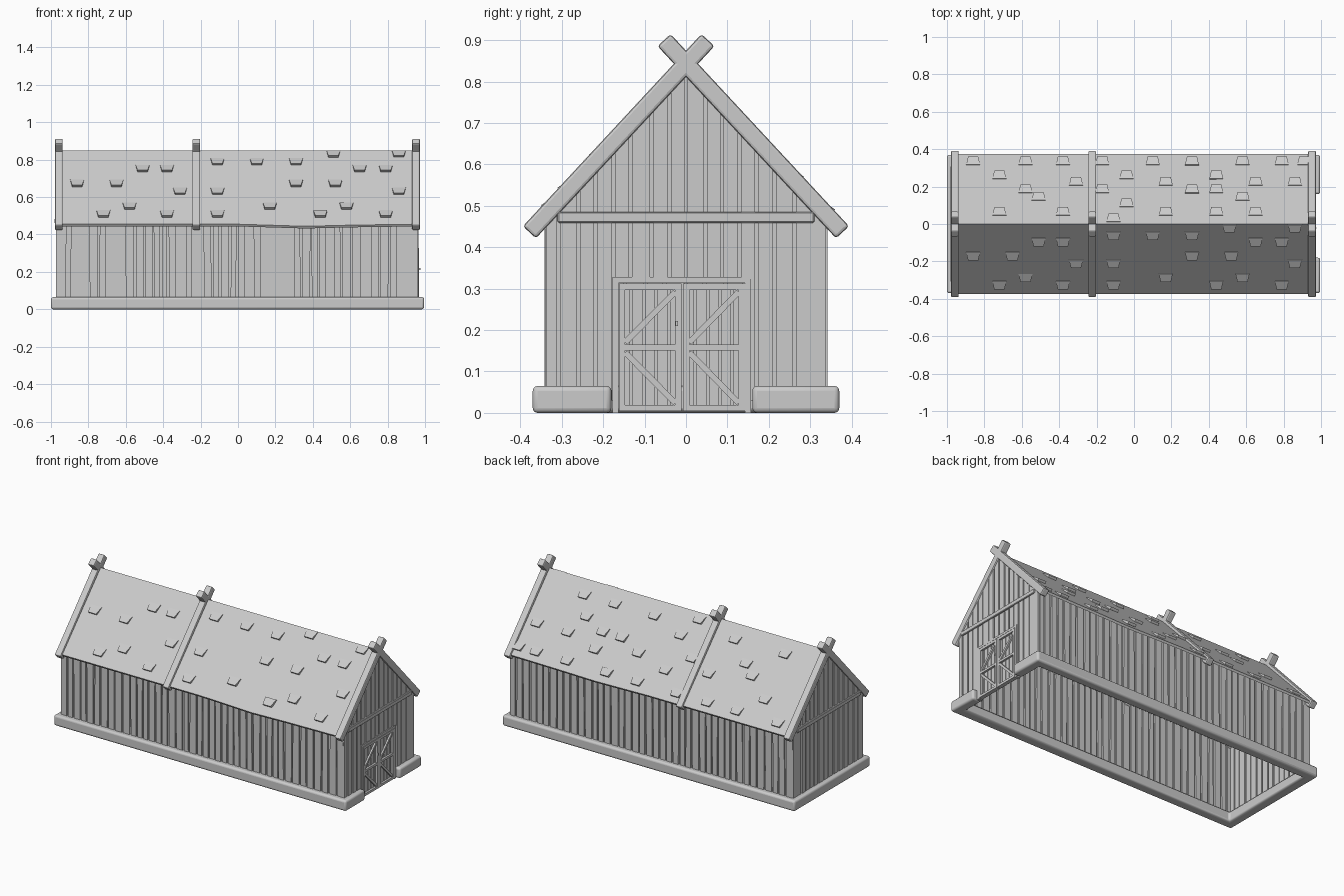
import bpy, bmesh, random
from mathutils import Vector

random.seed(4)
cube = bpy.data.objects.get("Cube")
if cube:
    bpy.data.objects.remove(cube, do_unlink=True)

grey = bpy.data.materials.new("plain_grey")
grey.use_nodes = True
COLOUR = (0.6, 0.6, 0.6, 1)
grey.diffuse_color = COLOUR
grey.node_tree.nodes["Principled BSDF"].inputs["Base Color"].default_value = COLOUR

RIDGE, EAVE_Y, EAVE_Z = 0.85, 0.375, 0.455
SLOPE = (RIDGE - EAVE_Z) / EAVE_Y


def roof_z(y):
    return RIDGE - SLOPE * abs(y)


def finish(name, bm, bevel=0, segments=1):
    bmesh.ops.recalc_face_normals(bm, faces=bm.faces[:])
    mesh = bpy.data.meshes.new(name)
    bm.to_mesh(mesh)
    bm.free()
    mesh.materials.append(grey)
    obj = bpy.data.objects.new(name, mesh)
    bpy.context.collection.objects.link(obj)
    if bevel:
        mod = obj.modifiers.new("soft_edges", "BEVEL")
        mod.width, mod.segments = bevel, segments
    return obj


def extrude(bm, points, offset):
    """Solid made by sweeping a flat polygon along an offset."""
    off = Vector(offset)
    low = [bm.verts.new(p) for p in points]
    high = [bm.verts.new(Vector(p) + off) for p in points]
    bm.faces.new(low[::-1])
    bm.faces.new(high)
    n = len(low)
    for i in range(n):
        j = (i + 1) % n
        bm.faces.new((low[i], low[j], high[j], high[i]))


def slab_x(bm, outline, x0, x1):
    """Polygon given as (y, z) with thickness along x."""
    extrude(bm, [(x0, y, z) for y, z in outline], (x1 - x0, 0, 0))


def rect(y0, y1, z0, z1):
    return [(y0, z0), (y1, z0), (y1, z1), (y0, z1)]


def beam(bm, p, q, width, x0, x1):
    """Straight timber between two (y, z) points."""
    p, q = Vector(p), Vector(q)
    d = (q - p).normalized()
    n = Vector((-d.y, d.x)) * width / 2
    slab_x(bm, [p - n, q - n, q + n, p + n], x0, x1)


def jitter(amount):
    return random.uniform(-amount, amount)


# Stone footing, open at the doorway
bm = bmesh.new()
ring = [(0.995, -0.18), (0.995, -0.37), (-1, -0.37), (-1, 0.37), (0.995, 0.37),
        (0.995, 0.16), (0.935, 0.16), (0.935, 0.31), (-0.94, 0.31),
        (-0.94, -0.31), (0.935, -0.31), (0.935, -0.18)]
extrude(bm, [(x, y, 0) for x, y in ring], (0, 0, 0.065))
footing = finish("footing", bm, 0.012, 3)

# Long walls: separate planks over a thin core
PITCH = 0.046
for name, side in (("front_wall", -1), ("back_wall", 1)):
    bm = bmesh.new()
    extrude(bm, [(-0.965, side * 0.328, 0.03), (0.955, side * 0.328, 0.03),
                 (0.955, side * 0.328, 0.49), (-0.965, side * 0.328, 0.49)],
            (0, side * 0.003, 0))
    x = -0.968
    while x < 0.93:
        right = min(x + PITCH + jitter(0.008), 0.962)
        a, b = x + 0.004, right - 0.006
        out = 0.34 + jitter(0.002)
        extrude(bm, [(a, side * 0.319, 0.03), (b, side * 0.319, 0.03),
                     (b + jitter(0.003), side * 0.319, 0.48),
                     (a + jitter(0.003), side * 0.319, 0.48)],
                (0, side * (out - 0.319), 0))
        x = right
    finish(name, bm)

# Gable walls: planks cut to the roof slope
DOOR_LEFT, DOOR_RIGHT, DOOR_TOP = -0.178, 0.157, 0.328
for name, end, has_door in (("door_gable", 0.955, True), ("plain_gable", -0.963, False)):
    bm = bmesh.new()
    inner, outer = end - 0.009, end + 0.009
    drop = 0.02
    peak = [(0.33, roof_z(0.33) - drop), (0, RIDGE - drop), (-0.33, roof_z(0.33) - drop)]
    if has_door:
        core = [(-0.33, 0.03), (DOOR_LEFT, 0.03), (DOOR_LEFT, DOOR_TOP),
                (DOOR_RIGHT, DOOR_TOP), (DOOR_RIGHT, 0.03), (0.33, 0.03)]
    else:
        core = [(-0.33, 0.03), (0.33, 0.03)]
    slab_x(bm, core + peak, end - 0.002, end + 0.002)
    for side in (-1, 1):
        y = 0
        while y < 0.32:
            far = y + PITCH + jitter(0.007)
            if far > 0.31:
                far = 0.342
            lo, hi = sorted((side * (y + 0.004), side * (far - 0.004)))
            base = 0.03
            if has_door and hi > DOOR_LEFT and lo < DOOR_RIGHT:
                if lo < DOOR_LEFT:
                    slab_x(bm, rect(lo, DOOR_LEFT, base, DOOR_TOP), inner, outer)
                if hi > DOOR_RIGHT:
                    slab_x(bm, rect(DOOR_RIGHT, hi, base, DOOR_TOP), inner, outer)
                base = DOOR_TOP - 0.005
            wobble = jitter(0.002)
            slab_x(bm, [(lo, base), (hi, base), (hi, roof_z(hi) - drop),
                        (lo, roof_z(lo) - drop)], inner + wobble, outer + wobble)
            y = far
    finish(name, bm)

    # Tie beam across the gable
    bm = bmesh.new()
    out = 1 if end > 0 else -1
    beam(bm, (-0.31, 0.472), (0.31, 0.472), 0.026, end, end + out * 0.018)
    finish(name + "_tie_beam", bm, 0.003)

# Door surround
bm = bmesh.new()
for outline in (rect(DOOR_LEFT, -0.163, 0, DOOR_TOP), rect(0.143, DOOR_RIGHT, 0, DOOR_TOP),
                rect(-0.163, 0.143, 0.314, DOOR_TOP)):
    slab_x(bm, outline, 0.94, 0.968)
finish("door_surround", bm)

# Two braced door leaves
for name, a, b in (("door_leaf_near", -0.162, -0.011), ("door_leaf_far", -0.007, 0.142)):
    bm = bmesh.new()
    z0, z1, rail, mid = 0.004, 0.312, 0.015, 0.158
    slab_x(bm, rect(a, b, z0, z1), 0.946, 0.95)
    step = (b - a) / 5
    for i in range(5):
        slab_x(bm, rect(a + i * step + 0.003, a + (i + 1) * step - 0.003, z0, z1), 0.944, 0.957)
    for outline in (rect(a, a + rail, z0, z1), rect(b - rail, b, z0, z1),
                    rect(a + rail, b - rail, z0, z0 + rail),
                    rect(a + rail, b - rail, z1 - rail, z1),
                    rect(a + rail, b - rail, mid - 0.007, mid + 0.007)):
        slab_x(bm, outline, 0.945, 0.969)
    lo, hi = a + rail, b - rail
    beam(bm, (lo, mid + 0.012), (hi, z1 - rail - 0.005), 0.014, 0.945, 0.967)
    beam(bm, (lo, mid - 0.012), (hi, z0 + rail + 0.005), 0.014, 0.945, 0.967)
    finish(name, bm)

bm = bmesh.new()
slab_x(bm, rect(-0.025, -0.019, 0.21, 0.222), 0.965, 0.975)
finish("door_handle", bm)

# Roof sheet with a slightly sagging eave
bm = bmesh.new()
sag = {-0.96: 0, 0: 0, 0.2: 0.006, 0.36: 0.011, 0.6: 0.005, 0.8: 0.002, 0.95: 0}
rings = []
for x, dip in sag.items():
    front, back = EAVE_Z - dip, EAVE_Z - dip * 0.7
    section = [(-EAVE_Y, front), (0, RIDGE), (EAVE_Y, back),
               (EAVE_Y - 0.008, back - 0.012), (0, RIDGE - 0.022), (0.008 - EAVE_Y, front - 0.012)]
    rings.append([bm.verts.new((x, y, z)) for y, z in section])
for r, s in zip(rings, rings[1:]):
    for i in range(6):
        j = (i + 1) % 6
        bm.faces.new((r[i], r[j], s[j], s[i]))
for cap in (rings[0], rings[-1]):
    bm.faces.new((cap[0], cap[1], cap[4], cap[5]))
    bm.faces.new((cap[1], cap[2], cap[3], cap[4]))
finish("roof", bm)

# Crossed rafters
for name, x in (("plain_end", -0.958), ("middle", -0.223), ("door_end", 0.952)):
    for side in (-1, 1):
        bm = bmesh.new()
        beam(bm, (side * 0.378, 0.436), (side * -0.053, 0.9), 0.043, x - 0.021, x + 0.021)
        finish(f"{name}_rafter_{'front' if side < 0 else 'back'}", bm, 0.007, 2)

# Raised shingles, rows keyed by distance from the ridge
front_rows = {0.02: [0.51, 0.86], 0.06: [-0.11, 0.1, 0.31], 0.095: [-0.51, -0.38, 0.65, 0.79],
              0.17: [-0.86, -0.65, 0.31, 0.52], 0.21: [-0.31, -0.11, 0.86],
              0.285: [-0.58, 0.17, 0.58], 0.325: [-0.72, -0.38, -0.11, 0.44, 0.79]}
back_rows = {0.03: [-0.11], 0.065: [-0.72, -0.38, 0.17, 0.44, 0.65], 0.11: [-0.04],
             0.145: [-0.51, 0.58], 0.185: [-0.58, -0.17, 0.31, 0.44],
             0.225: [-0.31, 0.17, 0.65, 0.86], 0.26: [-0.72, -0.04, 0.44],
             0.335: [-0.86, -0.58, -0.38, -0.17, 0.1, 0.31, 0.58, 0.79, 0.91]}
for name, side, rows in (("front_shingles", -1, front_rows), ("back_shingles", 1, back_rows)):
    bm = bmesh.new()
    normal = Vector((0, side * SLOPE, 1)).normalized()
    for dist, xs in rows.items():
        up, down = max(dist - 0.019, 0.002), dist + 0.015
        for x in xs:
            top = [Vector((x + w, side * d, roof_z(d))) + normal * lift for w, d, lift in
                   ((-0.037, up, 0.003), (0.037, up, 0.003),
                    (0.027, down, 0.014), (-0.027, down, 0.014))]
            extrude(bm, top, normal * -0.016)
    finish(name, bm)

# Soft shading on the rounded footing only
bpy.ops.object.select_all(action="DESELECT")
footing.select_set(True)
bpy.context.view_layer.objects.active = footing
bpy.ops.object.shade_smooth_by_angle()
